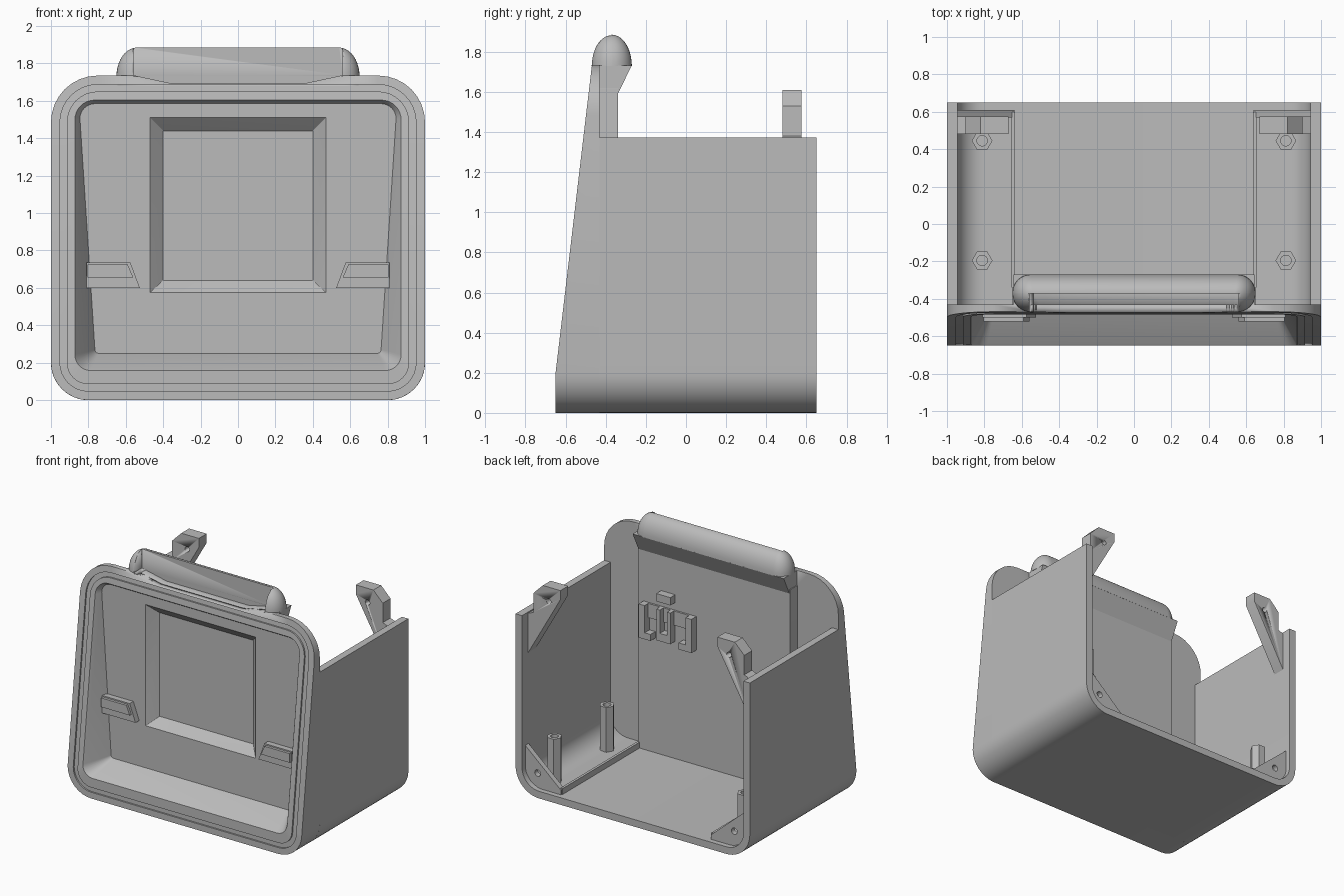
import bpy, bmesh, math

cube = bpy.data.objects.get("Cube")
if cube:
    bpy.data.objects.remove(cube)

grey = bpy.data.materials.new("plain grey")
grey.use_nodes = True
grey.diffuse_color = (0.5, 0.5, 0.5, 1)
grey.node_tree.nodes["Principled BSDF"].inputs["Base Color"].default_value = (0.5, 0.5, 0.5, 1)


def make(name, bm, smooth=True):
    bmesh.ops.recalc_face_normals(bm, faces=bm.faces)
    mesh = bpy.data.meshes.new(name)
    bm.to_mesh(mesh)
    bm.free()
    mesh.materials.append(grey)
    ob = bpy.data.objects.new(name, mesh)
    bpy.context.collection.objects.link(ob)
    if smooth:
        activate(ob)
        bpy.ops.object.shade_smooth_by_angle(angle=math.radians(30))
    return ob


def activate(ob):
    bpy.ops.object.select_all(action="DESELECT")
    ob.select_set(True)
    bpy.context.view_layer.objects.active = ob


def loft(name, loops):
    """Skin a chain of equal-length point loops and cap both ends."""
    bm = bmesh.new()
    rings = [[bm.verts.new(p) for p in loop] for loop in loops]
    for a, b in zip(rings, rings[1:]):
        for i in range(len(a)):
            j = (i + 1) % len(a)
            bm.faces.new((a[i], a[j], b[j], b[i]))
    bm.faces.new(rings[0])
    bm.faces.new(rings[-1])
    return make(name, bm)


def prism_y(name, pts, y0, y1):
    return loft(name, [[(x, y, z) for x, z in pts] for y in (y0, y1)])


def prism_x(name, pts, x0, x1):
    return loft(name, [[(x, y, z) for y, z in pts] for x in (x0, x1)])


def box(name, x, y, z):
    return prism_y(name, [(x[0], z[0]), (x[1], z[0]), (x[1], z[1]), (x[0], z[1])], *y)


def cylinder(name, x, y, z, r, depth, sides, along_y=False):
    pts = [(r * math.cos(2 * math.pi * i / sides), r * math.sin(2 * math.pi * i / sides))
           for i in range(sides)]
    if along_y:
        return prism_y(name, [(x + a, z + b) for a, b in pts], y, y + depth)
    return loft(name, [[(x + a, y + b, h) for a, b in pts] for h in (z, z + depth)])


def cut(target, cutter, keep=False):
    cutter.hide_render = True
    mod = target.modifiers.new("cut", "BOOLEAN")
    mod.operation = "DIFFERENCE"
    mod.solver = "EXACT"
    mod.object = cutter
    activate(target)
    # cuts come before any edge smoothing
    bpy.ops.object.modifier_move_to_index(modifier="cut", index=0)
    bpy.ops.object.modifier_apply(modifier="cut")
    if not keep:
        bpy.data.objects.remove(cutter)


def rounded(low, high, bottom, top, r_low, r_high, steps=8):
    """Rounded four-sided outline with separate half widths at bottom and top."""
    pts = []
    for cx, cz, r, start in ((low - r_low, bottom + r_low, r_low, -90),
                             (high - r_high, top - r_high, r_high, 0),
                             (-high + r_high, top - r_high, r_high, 90),
                             (-low + r_low, bottom + r_low, r_low, 180)):
        for i in range(steps + 1):
            a = math.radians(start + 90 * i / steps)
            pts.append((cx + r * math.cos(a), cz + r * math.sin(a)))
    return pts


def at_y(pts, y):
    return [(x, y, z) for x, z in pts]


def on_face(pts, depth=0):
    """Lay an outline on the leaning front."""
    return [(x, -0.65 + max(0, z - 0.2) * 0.118 + depth, z) for x, z in pts]


def inset(d):
    return rounded(1 - d, 1 - d, d, 1.735 - d, 0.2 - d, 0.25 - d)


# Front bezel, recessed panel, screen pocket and rear housing in one skin
opening = rounded(0.865, 0.865, 0.165, 1.597, 0.08, 0.1)
panel = rounded(0.765, 0.845, 0.25, 1.585, 0.02, 0.08)
pocket = rounded(0.47, 0.47, 0.575, 1.51, 0.002, 0.002)
screen = rounded(0.4, 0.4, 0.64, 1.44, 0.002, 0.002)
housing = rounded(0.65, 0.65, 0.03, 1.62, 0.002, 0.002)
front = loft("front_bezel", [
    at_y(screen, -0.385), at_y(pocket, -0.455), at_y(panel, -0.455),
    on_face(opening, 0.01), on_face(rounded(0.872, 0.872, 0.158, 1.604, 0.085, 0.105)),
    on_face(inset(0.085)), on_face(inset(0.085), 0.012),
    on_face(inset(0.048), 0.012), on_face(inset(0.048)),
    on_face(inset(0)), at_y(inset(0), -0.43),
    at_y(housing, -0.43), at_y(housing, -0.34)])

# Flare under the handle
flare = prism_x("handle_flare", [(-0.455, 1.59), (-0.34, 1.59), (-0.27, 1.732), (-0.468, 1.732)],
                -0.645, 0.645)

# Domed handle
loops = []
for i in range(11):
    a = math.radians(89 * i / 10)
    c = math.cos(a)
    plan = rounded(0.54 + 0.11 * c, 0.54 + 0.11 * c, -0.1 * c, 0.1 * c, 0.098 * c, 0.098 * c)
    loops.append([(x, y - 0.37, 1.73 + 0.155 * math.sin(a)) for x, y in plan])
handle = loft("handle", loops)

# Finger scoop in front of the handle
scoop = prism_y("scoop_cutter", [(-0.56, 2), (-0.56, 1.737), (-0.48, 1.72), (-0.35, 1.692),
                                 (0.35, 1.692), (0.48, 1.72), (0.56, 1.737), (0.56, 2)], -0.7, -0.372)
for part in (front, flare, handle):
    cut(part, scoop, keep=True)
bpy.data.objects.remove(scoop)

# U-shaped case, open at the top and back
outline = []
for d in (0, 0.055):
    r = 0.2 - d
    arc = [math.radians(90 * i / 12) for i in range(13)]
    right = [(0.8 + r * math.sin(a), 0.2 - r * math.cos(a)) for a in arc] + [(1 - d, 1.372)]
    row = [(-x, z) for x, z in reversed(right)] + right
    outline.append(row)
case = prism_y("case", outline[0] + outline[1][::-1], -0.43, 0.65)

for s, side in ((1, "left"), (-1, "right")):
    # Upper screw bracket
    shape = [(0.95, 1.05), (0.95, 1.36), (0.9, 1.38), (0.9, 1.53), (0.82, 1.61),
             (0.67, 1.61), (0.67, 1.54)]
    bracket = prism_y(side + "_upper_bracket", [(s * x, z) for x, z in shape], 0.48, 0.575)
    cut(bracket, cylinder("hole", s * 0.77, 0.4, 1.5, 0.02, 0.3, 16, True))

    # Lower corner gusset
    shape = [(0.95, 0.36), (0.64, 0.09), (0.64, 0.05), (0.82, 0.05), (0.9, 0.09), (0.95, 0.17)]
    gusset = prism_y(side + "_lower_gusset", [(s * x, z) for x, z in shape], 0.57, 0.61)
    cut(gusset, cylinder("hole", s * 0.84, 0.5, 0.17, 0.025, 0.2, 16, True))

    # Low floor rim
    box(side + "_floor_rim", sorted((s * 0.635, s * 0.655)), (-0.34, 0.6), (0.05, 0.1))

    # Hexagonal standoffs
    for y, place in ((0.445, "rear"), (-0.195, "front")):
        post = cylinder(f"{side}_{place}_standoff", s * 0.812, y, 0.04, 0.055, 0.36, 6)
        cut(post, cylinder("hole", s * 0.812, y, 0.3, 0.028, 0.2, 16))

    # Front side clip with a stepped face
    tab = [(0.525, 0.6), (0.81, 0.6), (0.81, 0.735), (0.575, 0.735)]
    prism_y(side + "_clip", [(s * x, z) for x, z in tab], -0.5, -0.45)
    step = [(0.56, 0.655), (0.805, 0.655), (0.805, 0.725), (0.59, 0.725)]
    prism_y(side + "_clip_step", [(s * x, z) for x, z in step], -0.52, -0.49)

# Board holder behind the screen
for name, x, z in (("holder_left", (0.55, 0.6), (0.94, 1.2)),
                   ("holder_left_foot", (0.5, 0.6), (0.94, 0.99)),
                   ("holder_right", (0.15, 0.2), (0.94, 1.2)),
                   ("holder_right_foot", (0.15, 0.26), (0.94, 0.99)),
                   ("holder_middle_left", (0.42, 0.45), (1.02, 1.2)),
                   ("holder_middle_right", (0.33, 0.36), (1.02, 1.2)),
                   ("holder_bottom_tab", (0.33, 0.45), (0.96, 1.02)),
                   ("holder_top_tab", (0.33, 0.45), (1.26, 1.32))):
    box(name, x, (-0.35, -0.28), z)
box("holder_crossbar", (0.2, 0.55), (-0.35, -0.325), (1.09, 1.2))
